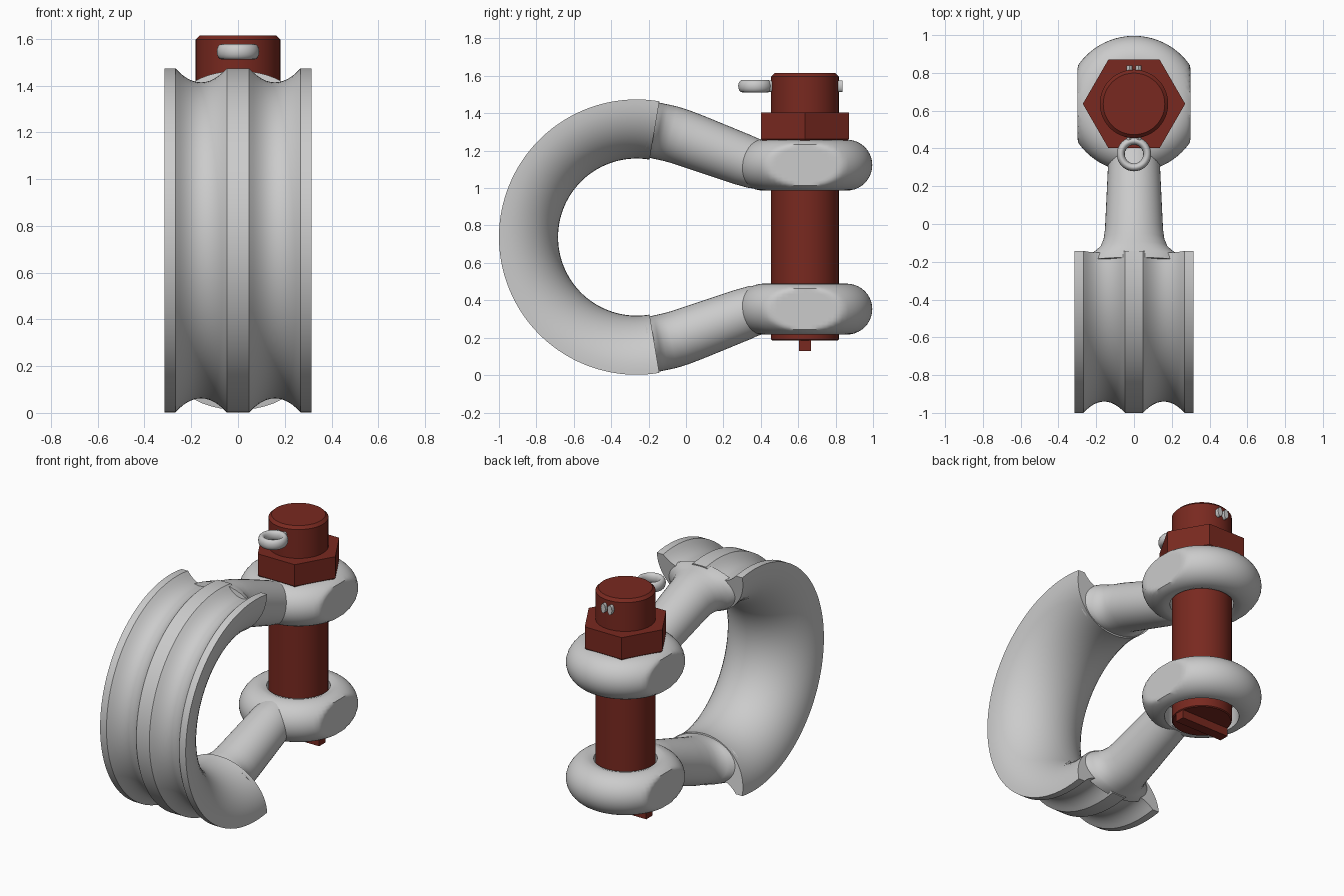
import bpy, bmesh
from math import sin, cos, pi, radians, sqrt
from mathutils import Vector

if "Cube" in bpy.data.objects:
    bpy.data.objects.remove(bpy.data.objects["Cube"])

ZC = 0.738            # mirror height of the shackle
BOW_Y, BOW_R = -0.264, 0.736
PIN_Y = 0.636


def material(name, color):
    m = bpy.data.materials.new(name)
    m.diffuse_color = color
    m.use_nodes = True
    m.node_tree.nodes["Principled BSDF"].inputs["Base Color"].default_value = m.diffuse_color
    return m


RED = material("red_paint", (0.19, 0.022, 0.014, 1))


def finish(bm, name, mat=None, angle=35):
    bmesh.ops.recalc_face_normals(bm, faces=bm.faces)
    me = bpy.data.meshes.new(name)
    bm.to_mesh(me)
    bm.free()
    ob = bpy.data.objects.new(name, me)
    bpy.context.collection.objects.link(ob)
    if mat:
        me.materials.append(mat)
    bpy.ops.object.select_all(action='DESELECT')
    ob.select_set(True)
    bpy.context.view_layer.objects.active = ob
    bpy.ops.object.shade_smooth_by_angle(angle=radians(angle))
    return ob


def loft(rings, closed=False):
    """Skin a list of equal-length point rings."""
    bm = bmesh.new()
    vs = [[bm.verts.new(p) for p in r] for r in rings]
    n = len(vs[0])
    pairs = list(zip(vs, vs[1:])) + ([(vs[-1], vs[0])] if closed else [])
    for a, b in pairs:
        for i in range(n):
            j = (i + 1) % n
            bm.faces.new((a[i], a[j], b[j], b[i]))
    if not closed:
        bm.faces.new(vs[0])
        bm.faces.new(vs[-1])
    return bm


def lathe(profile, n, y=PIN_Y, closed=False):
    """Turn (radius, z) points around the pin axis."""
    return loft([[(r * cos(2 * pi * i / n), y + r * sin(2 * pi * i / n), z)
                  for i in range(n)] for r, z in profile], closed)


# Wide bow: two-groove saddle section swept round an arc
section = [(-0.315, BOW_R)]
for c in (-0.158, 0.158):
    for k in range(13):
        t = -1 + k / 6
        section.append((c + 0.11 * t, BOW_R - 0.06 * (1 - t * t)))
section.append((0.315, BOW_R))
for k in range(25):
    a = pi * k / 24
    section.append((0.315 * cos(a), 0.712 - 0.292 * sin(a)))
START, STEPS = 80.5, 72
rings = []
for s in range(STEPS + 1):
    a = radians(START + (360 - 2 * START) * s / STEPS)
    rings.append([(x, BOW_Y + r * cos(a), ZC + r * sin(a)) for x, r in section])
finish(loft(rings), "bow_saddle")

# Necks: y, z, normal angle, half width, half height
NECK = [(-0.20, 1.315, 81, 0.26, 0.150), (-0.165, 1.309, 81, 0.24, 0.150),
        (-0.145, 1.304, 80, 0.205, 0.150), (-0.12, 1.299, 79, 0.178, 0.150),
        (-0.08, 1.290, 77, 0.161, 0.150), (-0.03, 1.275, 73, 0.154, 0.149),
        (0.05, 1.246, 70, 0.150, 0.147), (0.30, 1.153, 70, 0.138, 0.138),
        (0.36, 1.133, 80, 0.137, 0.135), (0.42, 1.124, 90, 0.132, 0.130)]

# Eye profile: rounded outside, stepped bore
EYE_Z, EYE_H = 1.123, 0.136
eye = [(0.224 + EYE_H * cos(a), EYE_H * sin(a))
       for a in [radians(-90 + 180 * k / 20) for k in range(21)]]
eye += [(0.222, 0.0), (0.192, 0.0), (0.192, -0.125)]

for side, label in ((1, "upper"), (-1, "lower")):
    rings = []
    for y, z, ang, rx, rz in NECK:
        a = radians(ang)
        rings.append([(rx * cos(t), y + rz * sin(t) * cos(a),
                       ZC + side * (z - ZC + rz * sin(t) * sin(a)))
                      for t in [2 * pi * i / 40 for i in range(40)]])
    finish(loft(rings), label + "_neck")
    bm = lathe([(r, ZC + side * (EYE_Z - ZC + z)) for r, z in eye], 72, closed=True)
    for v in bm.verts:                       # flattened flanks
        v.co.x = max(-0.3, min(0.3, v.co.x))
    finish(bm, label + "_eye")

# Bolt with chamfered ends
finish(lathe([(0.175, 0.185), (0.181, 0.19), (0.181, 1.597), (0.163, 1.615)], 48),
       "bolt", RED)

# Driving tang across the bolt's lower end
bm = bmesh.new()
bmesh.ops.create_cube(bm, size=1)
for v in bm.verts:
    v.co = Vector((v.co.x * 0.35, PIN_Y + v.co.y * 0.065, 0.165 + v.co.z * 0.07))
finish(bm, "bolt_tang", RED)

# Hexagonal nut
finish(lathe([(0.255, 1.245), (0.271, 1.262), (0.271, 1.405)], 6), "hex_nut", RED, 20)

# Split pin: eye ring plus two legs through the bolt
PZ = 1.545
ring = []
for i in range(40):
    a = 2 * pi * i / 40
    ring.append([((0.07 + 0.021 * cos(t)) * cos(a), 0.37 + (0.07 + 0.021 * cos(t)) * sin(a),
                  PZ + 0.033 * sin(t)) for t in [2 * pi * k / 16 for k in range(16)]])
finish(loft(ring, closed=True), "split_pin_ring")
for s in (-1, 1):
    leg = [[(s * 0.024 + 0.017 * cos(t), y, PZ + 0.031 * sin(t))
            for t in [2 * pi * k / 16 for k in range(16)]] for y in (0.43, 0.838)]
    finish(loft(leg), "split_pin_leg")
